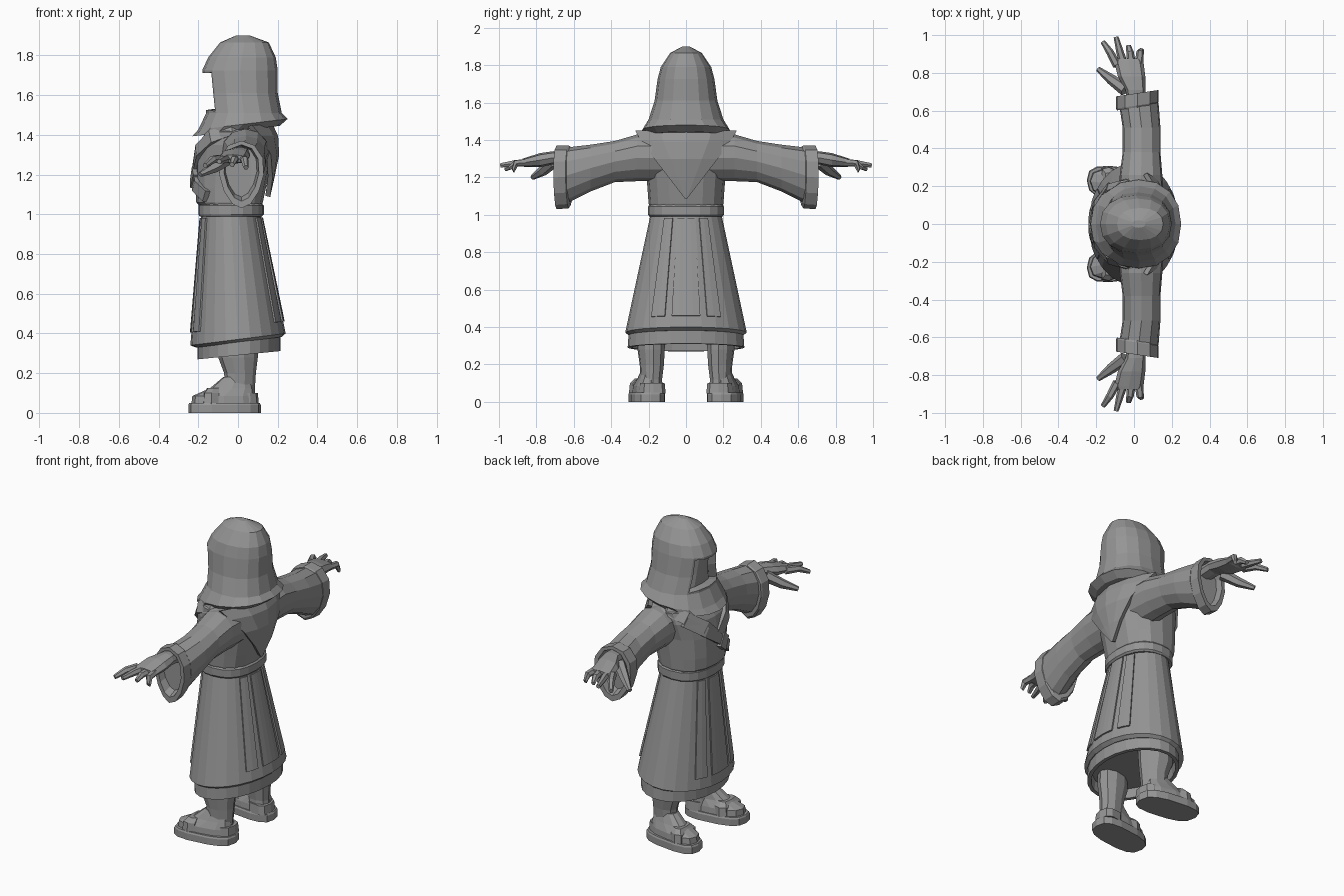
import bpy, bmesh, math
from mathutils import Vector

if "Cube" in bpy.data.objects:
    bpy.data.objects.remove(bpy.data.objects["Cube"])

grey = bpy.data.materials.new("stone_grey")
grey.diffuse_color = (0.3, 0.3, 0.3, 1)
grey.use_nodes = True
grey.node_tree.nodes["Principled BSDF"].inputs["Base Color"].default_value = grey.diffuse_color


def ring(axis, t, u0, u1, v0, v1, n=16, power=1.0, tilt=0.0, taper=0.0):
    """Rounded cross-section at height t on an axis; tilt leans it along x."""
    pts = []
    for i in range(n):
        a = math.tau * i / n
        c, s = math.cos(a), math.sin(a)
        c = math.copysign(abs(c) ** power, c) * (1 + taper * s)
        s = math.copysign(abs(s) ** power, s)
        u = (u0 + u1) / 2 + c * (u1 - u0) / 2
        v = (v0 + v1) / 2 + s * (v1 - v0) / 2
        w = t + tilt * u
        pts.append((u, v, w) if axis == 'z' else (u, w, v))
    return pts


def loft(name, rings, mirror=False, skew=0.0, closed=True):
    """Skin rows of points; closed rows become capped tubes, open rows sheets."""
    bm = bmesh.new()
    rows = [[bm.verts.new((x, y - skew * (x + 0.05), z)) for x, y, z in r] for r in rings]
    n = len(rows[0])
    for a, b in zip(rows, rows[1:]):
        for i in range(n if closed else n - 1):
            j = (i + 1) % n
            bm.faces.new((a[i], a[j], b[j], b[i]))
    if closed:
        bm.faces.new(rows[0][::-1])
        bm.faces.new(rows[-1])
    bmesh.ops.recalc_face_normals(bm, faces=bm.faces)
    me = bpy.data.meshes.new(name)
    bm.to_mesh(me)
    bm.free()
    me.materials.append(grey)
    ob = bpy.data.objects.new(name, me)
    bpy.context.collection.objects.link(ob)
    if mirror:
        m = ob.modifiers.new("mirror", 'MIRROR')
        m.use_axis = (False, True, False)
        m.use_mirror_merge = False
    return ob


def thicken(ob, t):
    m = ob.modifiers.new("thickness", 'SOLIDIFY')
    m.thickness = t
    m.offset = 0
    return ob


def tube(name, pts, mirror=True, n=6):
    """Tapered finger through (x, y, z, radius) points."""
    d = Vector(pts[-1][:3]) - Vector(pts[0][:3])
    q = d.to_track_quat('Z', 'Y')
    rows = []
    for x, y, z, r in pts:
        rows.append([tuple(Vector((x, y, z)) + q @ Vector((r * math.cos(math.tau * i / n),
                    r * math.sin(math.tau * i / n), 0))) for i in range(n)])
    return loft(name, rows, mirror)


def ribbon(name, path, width, thick, mirror=False):
    """Flat band lying on the chest along a path."""
    rows = []
    for i, p in enumerate(path):
        a, b = path[max(i - 1, 0)], path[min(i + 1, len(path) - 1)]
        d = (Vector(b) - Vector(a)).normalized()
        out = Vector((-1, p[1] * 2.5, 0.1)).normalized()
        side = d.cross(out).normalized() * width / 2
        out = out * thick / 2
        c = Vector(p)
        rows.append([tuple(c + side + out), tuple(c - side + out),
                     tuple(c - side - out), tuple(c + side - out)])
    return loft(name, rows, mirror)


def z_rings(table, **kw):
    return [ring('z', z, x0, x1, -h, h, **kw) for z, x0, x1, h in table]


# Hood: dome, flared tilted rim and underside
rows = z_rings([(1.90, -0.01, 0.06, 0.02), (1.865, -0.09, 0.155, 0.085),
                (1.79, -0.15, 0.19, 0.135), (1.725, -0.18, 0.20, 0.152),
                (1.61, -0.165, 0.20, 0.168), (1.51, -0.16, 0.22, 0.20)], power=0.9)
rows += z_rings([(1.45, -0.20, 0.25, 0.235), (1.42, -0.23, 0.21, 0.21),
                 (1.42, -0.10, 0.10, 0.12)], tilt=0.12, power=0.9)
hood = loft("hood", rows)
# Recessed face opening
bm = bmesh.new()
bm.from_mesh(hood.data)
opening = []
for f in bm.faces:
    c = f.calc_center_median()
    if c.x < -0.05 and 1.5 < c.z < 1.71 and abs(c.y) < 0.12:
        opening.append(f)
bmesh.ops.inset_region(bm, faces=opening, thickness=0.015, depth=0.0)
bmesh.ops.inset_region(bm, faces=opening, thickness=0.004, depth=-0.045)
bm.to_mesh(hood.data)
bm.free()

# Torso
loft("torso", z_rings([(1.03, -0.18, 0.115, 0.19), (1.06, -0.21, 0.125, 0.20),
                       (1.13, -0.215, 0.14, 0.205), (1.25, -0.215, 0.165, 0.215),
                       (1.35, -0.20, 0.185, 0.24), (1.415, -0.16, 0.17, 0.245),
                       (1.45, -0.10, 0.13, 0.16)], power=0.85))
loft("belt", z_rings([(0.99, -0.195, 0.12, 0.195), (1.0, -0.20, 0.13, 0.202),
                      (1.045, -0.20, 0.13, 0.202), (1.055, -0.19, 0.12, 0.195)], n=20, power=0.85))

# Pointed cape flap on the back
flap = []
for z, h, x in [(1.445, 0.265, 0.165), (1.39, 0.235, 0.19), (1.30, 0.165, 0.195),
                (1.19, 0.08, 0.172), (1.09, 0.004, 0.15)]:
    flap.append([(x - 1.5 * (k * h) ** 2, k * h, z) for k in (-1, -0.5, 0, 0.5, 1)])
thicken(loft("cape_flap", flap, closed=False), 0.025)

# Front collar edges and a diagonal chest strap
ribbon("collar_edge", [(-0.02, 0.22, 1.43), (-0.13, 0.19, 1.39), (-0.20, 0.10, 1.32),
                       (-0.215, 0.01, 1.23)], 0.07, 0.025, mirror=True)
ribbon("chest_strap", [(-0.13, 0.20, 1.37), (-0.205, 0.10, 1.29), (-0.22, 0.0, 1.22),
                       (-0.212, -0.10, 1.14), (-0.16, -0.17, 1.09)], 0.06, 0.025)
ribbon("strap_buckle", [(-0.222, -0.02, 1.205), (-0.218, -0.07, 1.165)], 0.085, 0.03)

# Skirt, open underneath, with a stepped hem
top = (1.0, -0.185, 0.115, 0.19)
low = (0.37, -0.24, 0.24, 0.325)
loft("skirt", z_rings([top], n=24) + z_rings([low], n=24, tilt=0.125)
     + z_rings([(0.355, -0.21, 0.22, 0.305)], n=24, tilt=0.125))
loft("hem", z_rings([(0.39, -0.205, 0.215, 0.305), (0.29, -0.205, 0.215, 0.312),
                     (0.29, -0.185, 0.195, 0.29), (0.345, -0.18, 0.19, 0.28)], n=24, tilt=0.1))


def skirt_point(deg, t, lift):
    a = math.radians(deg)
    ends = []
    for (z, x0, x1, h), tilt in ((top, 0.0), (low, 0.125)):
        x = (x0 + x1) / 2 + math.cos(a) * ((x1 - x0) / 2 + lift)
        ends.append(Vector((x, math.sin(a) * (h + lift), z + tilt * x)))
    return tuple(ends[0].lerp(ends[1], t))


# Thin cloth panels on the front and back of the skirt
for side, base in (("back", 0), ("front", 180)):
    for part, angles in (("centre", (-14, -7, 0, 7, 14)), ("left", (21, 28, 36)), ("right", (-36, -28, -21))):
        grid = [[skirt_point(base + d, t, 0.003) for d in angles] for t in (0.03, 0.45, 0.9)]
        thicken(loft(f"{side}_{part}_panel", grid, closed=False), 0.009)

# Sleeves and hollow drooping cuffs
loft("sleeve", [ring('y', y, a, b, c, d, n=12, taper=0.15) for y, a, b, c, d in [
    (0.12, -0.09, 0.16, 1.18, 1.43), (0.26, -0.075, 0.15, 1.18, 1.43),
    (0.38, -0.06, 0.14, 1.175, 1.395), (0.51, -0.06, 0.14, 1.125, 1.375),
    (0.64, -0.08, 0.13, 1.06, 1.36)]], mirror=True)
loft("cuff", [ring('y', y, a, b, c, d, n=12, tilt=0.15, taper=0.2) for y, a, b, c, d in [
    (0.615, -0.09, 0.12, 1.05, 1.365), (0.625, -0.095, 0.13, 1.035, 1.37),
    (0.69, -0.095, 0.13, 1.03, 1.37), (0.69, -0.07, 0.105, 1.065, 1.35),
    (0.63, -0.06, 0.095, 1.09, 1.34)]], mirror=True)

# Hands
loft("palm", [ring('y', y, a, b, c, d, n=8, power=0.8) for y, a, b, c, d in [
    (0.60, -0.03, 0.06, 1.26, 1.335), (0.71, -0.045, 0.06, 1.27, 1.34),
    (0.78, -0.085, 0.06, 1.255, 1.33), (0.86, -0.105, 0.05, 1.255, 1.305),
    (0.875, -0.095, 0.04, 1.26, 1.30)]], mirror=True)
for name, x0, x1, y1, z1 in [("index_finger", -0.09, -0.165, 0.965, 1.245),
                             ("middle_finger", -0.053, -0.095, 0.99, 1.265),
                             ("ring_finger", -0.012, -0.03, 0.945, 1.25),
                             ("little_finger", 0.025, 0.04, 0.925, 1.235)]:
    tube(name, [(x0, 0.84, 1.28, 0.023), ((x0 + x1) / 2, 0.91, 1.275, 0.02), (x1, y1, z1, 0.013)])
tube("thumb", [(-0.045, 0.71, 1.285, 0.035), (-0.12, 0.765, 1.235, 0.028), (-0.19, 0.82, 1.20, 0.014)])


# Legs and shoes
def lower(name, table, **kw):
    loft(name, [ring('z', z, a, b, c, d, **kw) for z, a, b, c, d in table], mirror=True, skew=0.12)


lower("leg", [(0.04, -0.06, 0.09, 0.13, 0.25), (0.12, -0.065, 0.085, 0.135, 0.25),
              (0.2, -0.07, 0.09, 0.125, 0.255), (0.28, -0.10, 0.10, 0.12, 0.265),
              (0.48, -0.10, 0.10, 0.11, 0.265)], n=10)
lower("shoe_sole", [(0.0, -0.25, 0.115, 0.115, 0.30), (0.04, -0.25, 0.115, 0.115, 0.30),
                    (0.05, -0.245, 0.11, 0.12, 0.295)], n=14, power=0.7)
lower("foot", [(0.04, -0.235, 0.095, 0.125, 0.285), (0.085, -0.23, 0.09, 0.13, 0.28),
               (0.125, -0.14, 0.08, 0.145, 0.26), (0.18, -0.075, 0.06, 0.15, 0.24)], n=12, power=0.75)
lower("shoe_strap", [(0.045, -0.18, -0.09, 0.118, 0.295), (0.10, -0.175, -0.09, 0.122, 0.29),
                     (0.125, -0.155, -0.09, 0.15, 0.265)], n=8, power=0.5)
lower("heel_band", [(0.045, -0.04, 0.105, 0.12, 0.265), (0.10, -0.04, 0.10, 0.125, 0.26)], n=10, power=0.7)
